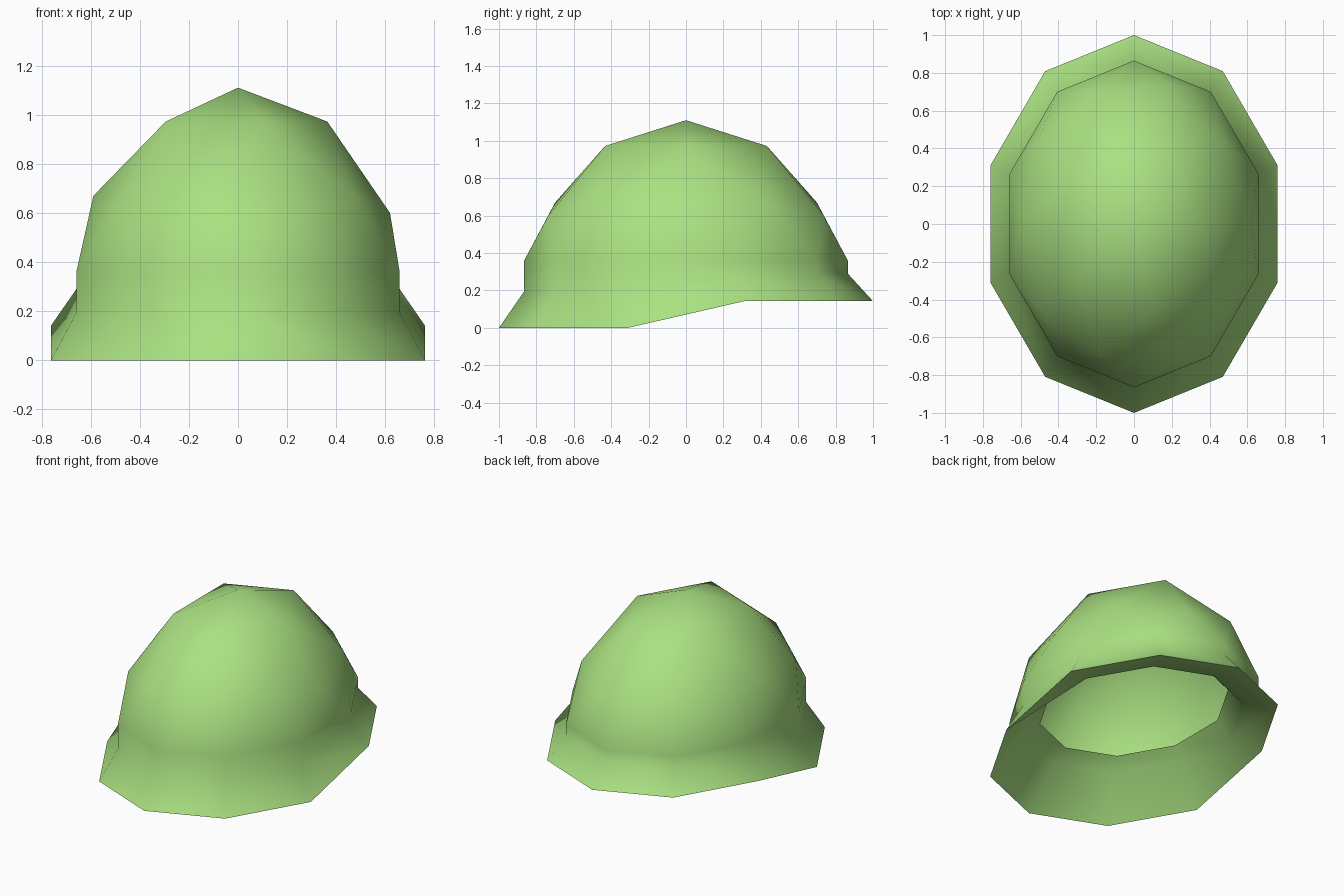
import bpy, bmesh, math

if "Cube" in bpy.data.objects:
    bpy.data.objects.remove(bpy.data.objects["Cube"])

def dome(bm, k, levels):
    """Upper half of an icosphere; levels = heights of equator, two middle rings, crown ring, apex.
    Returns the ten equator vertices in order around z."""
    ball = bmesh.new()
    bmesh.ops.create_icosphere(ball, subdivisions=2, radius=1)
    ball.verts.index_update()
    keys = (0, 0.447, 0.526, 0.851, 1)
    copies, rim = {}, []
    for v in ball.verts:
        if v.co.z < -0.01:
            continue
        i = min(range(5), key=lambda j: abs(keys[j] - v.co.z))
        new = bm.verts.new((v.co.x * 0.8 * k, v.co.y * k, levels[i]))
        copies[v.index] = new
        if i == 0:
            rim.append(new)
    for f in ball.faces:
        if all(v.index in copies for v in f.verts):
            bm.faces.new([copies[v.index] for v in f.verts])
    ball.free()
    return sorted(rim, key=lambda v: math.atan2(v.co.y, v.co.x / 0.8))

def ring(bm, k, front, back):
    """Ten-sided oval ring with separate front and back heights."""
    out = []
    for i in range(10):
        a = math.radians(-162 + 36 * i)
        y = math.sin(a)
        z = back if y > 0 else front
        out.append(bm.verts.new((0.8 * k * math.cos(a), k * y, z)))
    return out

def bridge(bm, a, b):
    for i in range(10):
        j = (i + 1) % 10
        bm.faces.new((a[i], a[j], b[j], b[i]))

bm = bmesh.new()
# dome shell, short wall, flared brim, then the underside folded inward to an open lip
loops = [
    dome(bm, 0.865, (0.36, 0.60, 0.67, 0.972, 1.11)),
    ring(bm, 0.865, 0.195, 0.29),
    ring(bm, 1.0, 0.0, 0.142),
    ring(bm, 0.76, 0.25, 0.19),
    ring(bm, 0.653, 0.31, 0.31),
]
for a, b in zip(loops, loops[1:]):
    bridge(bm, a, b)
bmesh.ops.recalc_face_normals(bm, faces=bm.faces[:])

mesh = bpy.data.meshes.new("helmet")
bm.to_mesh(mesh)
bm.free()
helmet = bpy.data.objects.new("helmet", mesh)
bpy.context.collection.objects.link(helmet)

# green paint
paint = bpy.data.materials.new("green_paint")
paint.diffuse_color = (0.40, 0.75, 0.22, 1)
paint.use_nodes = True
paint.node_tree.nodes["Principled BSDF"].inputs["Base Color"].default_value = paint.diffuse_color
mesh.materials.append(paint)

bpy.context.view_layer.objects.active = helmet
helmet.select_set(True)
bpy.ops.object.shade_smooth_by_angle(angle=math.radians(70))
